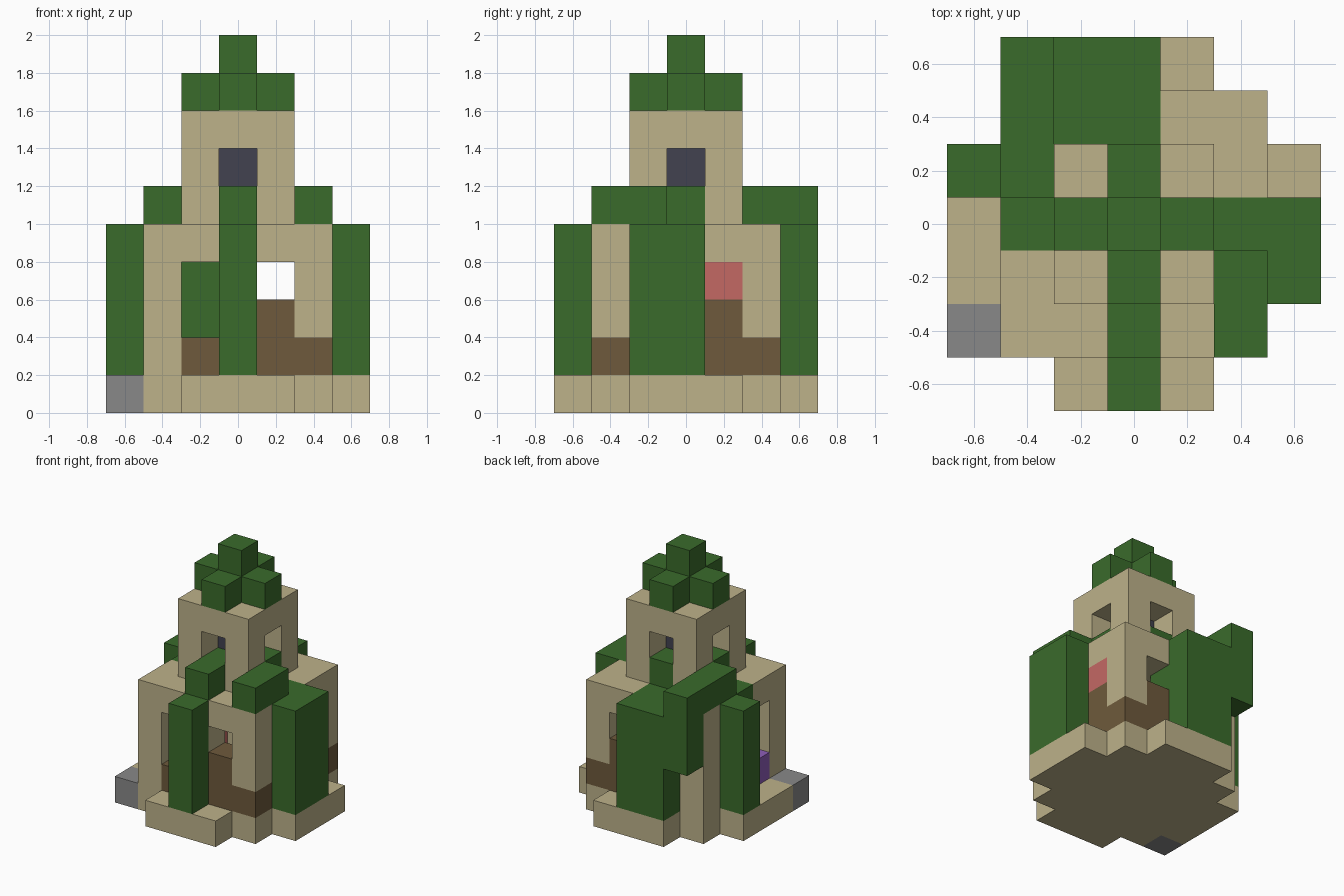
import bpy, bmesh, math
from mathutils import Vector

default = bpy.data.objects.get("Cube")
if default:
    bpy.data.objects.remove(default, do_unlink=True)

CELL = 0.2
COLOURS = {
    "sandstone": (0.51, 0.445, 0.254),
    "leaf green": (0.042, 0.147, 0.024),
    "wood brown": (0.156, 0.102, 0.045),
    "stone grey": (0.25, 0.25, 0.25),
    "dark slate": (0.054, 0.054, 0.08),
    "pink": (0.55, 0.138, 0.127),
    "purple": (0.27, 0.11, 0.48),
}
materials = {}
for name, rgb in COLOURS.items():
    m = bpy.data.materials.new(name)
    m.use_nodes = True
    m.diffuse_color = (*rgb, 1)
    bsdf = m.node_tree.nodes["Principled BSDF"]
    bsdf.inputs["Base Color"].default_value = (*rgb, 1)
    bsdf.inputs["Roughness"].default_value = 0.9
    materials[name] = m

cells = {}   # grid cell -> part name
parts = {}   # part name -> colour


def fill(part, colour, x, y, z):
    """Fill an inclusive block of cells; a later block replaces an earlier one."""
    parts[part] = colour
    for i in range(x[0], x[-1] + 1):
        for j in range(y[0], y[-1] + 1):
            for k in range(z[0], z[-1] + 1):
                cells[i, j, k] = part


def carve(x, y, z):
    for i in range(x[0], x[-1] + 1):
        for j in range(y[0], y[-1] + 1):
            for k in range(z[0], z[-1] + 1):
                cells.pop((i, j, k), None)


# Stepped base with a corner stone
fill("base", "sandstone", (-2, 2), (-2, 2), (0,))
fill("base", "sandstone", (-1, 1), (-3, 3), (0,))
fill("base", "sandstone", (-3, 3), (-1, 1), (0,))
fill("corner_stone", "stone grey", (-3,), (-2,), (0,))

# Hollow house body with a flat roof
fill("walls", "sandstone", (-2, 2), (-2, 2), (1, 4))
carve((-1, 1), (-1, 1), (1, 3))

# Timber footing and window sills
fill("timber", "wood brown", (-1, 2), (-2,), (1,))
fill("timber", "wood brown", (2,), (-2, 2), (1,))
fill("timber", "wood brown", (1, 2), (2,), (1,))
for x, y in ((1, -2), (1, 2), (2, 1)):
    fill("timber", "wood brown", (x,), (y,), (2,))

# Windows and flower boxes
carve((-1,), (-2,), (2, 3))
carve((1,), (-2,), (3,))
carve((1,), (2,), (3,))
carve((-2,), (-1,), (2, 3))
fill("pink_panel", "pink", (2,), (1,), (3,))
fill("pink_box", "pink", (-2,), (1,), (1,))
fill("purple_box", "purple", (-2,), (-1,), (1,))

# Bell tower with four openings
fill("tower", "sandstone", (-1, 1), (-1, 1), (5, 7))
carve((0,), (-1, 1), (6,))
carve((-1, 1), (0,), (6,))
fill("bell", "dark slate", (0,), (0,), (6,))

# Leafy crown
fill("crown", "leaf green", (-1, 1), (0,), (8,))
fill("crown", "leaf green", (0,), (-1, 1), (8,))
fill("crown", "leaf green", (0,), (0,), (9,))

# Vines climbing each side of the house
fill("tower_vine", "leaf green", (-1, 1), (0,), (5,))
fill("tower_vine", "leaf green", (0,), (-1, 1), (5,))
fill("front_vine", "leaf green", (0,), (-3,), (1, 4))
fill("front_vine", "leaf green", (0,), (-2,), (4, 5))
fill("left_vine", "leaf green", (3,), (-1, 0), (1, 4))
fill("left_vine", "leaf green", (2,), (-1, 0), (4,))
fill("left_vine", "leaf green", (2,), (-2, -1), (5,))
fill("back_vine", "leaf green", (-1, 0), (3,), (1, 4))
fill("back_vine", "leaf green", (-1, 0), (2,), (2, 4))
fill("back_vine", "leaf green", (-2,), (3,), (3, 5))
fill("back_vine", "leaf green", (-2,), (1, 3), (5,))
fill("right_vine", "leaf green", (-3,), (1,), (1, 4))
fill("right_vine", "leaf green", (-2,), (0,), (4,))


def build(part, colour):
    """Make the exposed faces of one part's cells, merged into flat panels."""
    bm = bmesh.new()
    for cell, owner in cells.items():
        if owner != part:
            continue
        centre = Vector(cell) * CELL + Vector((0, 0, CELL / 2))
        for axis in range(3):
            for side in (-1, 1):
                step = Vector((0, 0, 0))
                step[axis] = side
                if tuple(int(c + s) for c, s in zip(cell, step)) in cells:
                    continue
                u = Vector((0, 0, 0))
                u[(axis + 1) % 3] = 1
                v = step.cross(u)
                corners = (u + v, v - u, -u - v, u - v)
                bm.faces.new([bm.verts.new(centre + (step + c) * CELL / 2)
                              for c in corners])
    bmesh.ops.remove_doubles(bm, verts=bm.verts, dist=0.001)
    bmesh.ops.dissolve_limit(bm, angle_limit=math.radians(1),
                             verts=bm.verts, edges=bm.edges)
    mesh = bpy.data.meshes.new(part)
    bm.to_mesh(mesh)
    bm.free()
    mesh.materials.append(materials[colour])
    obj = bpy.data.objects.new(part, mesh)
    bpy.context.collection.objects.link(obj)


for part, colour in parts.items():
    build(part, colour)
